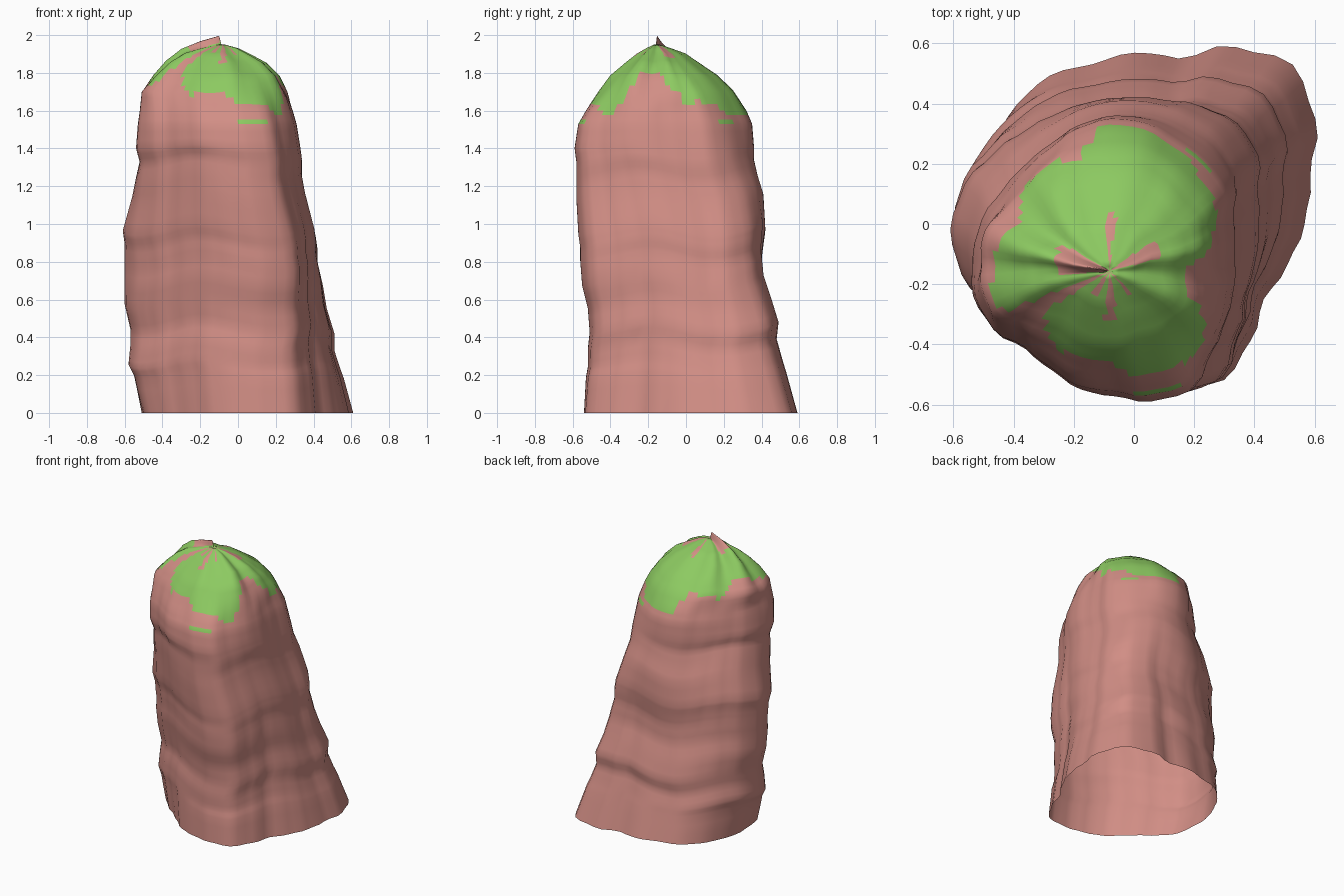
import bpy, bmesh, math
from math import sin, cos, pi, radians

cube = bpy.data.objects.get("Cube")
if cube:
    bpy.data.objects.remove(cube, do_unlink=True)


def make_material(name, colour):
    mat = bpy.data.materials.new(name)
    mat.use_nodes = True
    mat.diffuse_color = (*colour, 1)
    mat.node_tree.nodes["Principled BSDF"].inputs["Base Color"].default_value = (*colour, 1)
    return mat


def around(values, angle):
    """Smoothly read a list of evenly spaced values round a circle."""
    pos = (angle / (2 * pi)) % 1 * len(values)
    i = int(pos) % len(values)
    f = (1 - cos(pi * (pos - int(pos)))) / 2
    return (values[i] * (1 - f) + values[(i + 1) % len(values)] * f) / 100


def fit(values, low, high):
    """Stretch values so that they span low to high."""
    a, b = min(values), max(values)
    return [low + (v - a) / (b - a) * (high - low) for v in values]


def angle_gap(a, b):
    return abs((a - b + pi) % (2 * pi) - pi)


# Plan outlines in hundredths, counter-clockwise from +x
FOOT = [57, 61, 70, 75, 68, 57, 57, 55, 57, 56, 54, 53,
        51, 51, 47, 44, 45, 49, 52, 56, 60, 55, 50, 53]
WAIST = [41, 42, 47, 48, 45, 41, 40, 41, 43, 46, 51, 57,
         60, 57, 51, 47, 47, 49, 52, 56, 57, 48, 42, 41]
SHOULDER = [38, 39, 44, 44, 44, 46, 46, 44, 41, 40, 40, 42,
            43, 46, 45, 40, 40, 42, 42, 45, 47, 43, 42, 40]
# How far the grass reaches from the peak
GRASS = [25, 35, 41, 43, 48, 51, 52, 39, 40, 40, 34, 38,
         39, 41, 24, 29, 31, 30, 31, 35, 38, 40, 37, 26]
# Bare wedges in the grass: direction, half width, reach
BARE = [(90, 5, .2), (24, 11, .18), (168, 17, .18), (206, 5, .4),
        (235, 8, .1), (270, 7, .16), (310, 5, .1)]
# Heights and extents: z, left x, right x, front y, back y
LEVELS = [
    (0, -.51, .61, -.54, .59), (.2, -.55, .56, -.53, .53),
    (.26, -.58, .54, -.52, .51), (.36, -.57, .51, -.52, .48),
    (.45, -.57, .51, -.51, .49), (.58, -.6, .47, -.52, .45),
    (.7, -.6, .45, -.55, .41), (.83, -.6, .42, -.56, .4),
    (.9, -.6, .42, -.56, .41), (.97, -.61, .41, -.57, .42),
    (1.15, -.56, .36, -.58, .41), (1.25, -.54, .34, -.58, .38),
    (1.34, -.52, .34, -.58, .36), (1.41, -.54, .33, -.59, .36),
    (1.53, -.53, .31, -.57, .35), (1.6, -.52, .29, -.53, .32),
    (1.7, -.51, .26, -.46, .25), (1.78, -.45, .22, -.4, .17),
    (1.85, -.38, .15, -.32, .07), (1.9, -.3, .06, -.26, 0),
    (1.93, -.2, 0, -.21, -.08), (1.95, -.1, -.07, -.17, -.14)]
PEAK = (-.08, -.155)
SIDES, STEPS = 72, 3
ANGLES = [2 * pi * i / SIDES for i in range(SIDES)]


def ring_points(z, x0, x1, y0, y1):
    below, above = (FOOT, WAIST) if z < .8 else (WAIST, SHOULDER)
    t = z / .8 if z < .8 else min(z / .8 - 1, 1)
    cap = max(0, (z - 1.6) / .35)
    body = min(z * 3, 1) * max(0, min((1.5 - z) * 4, 1))
    xs, ys, zs = [], [], []
    for a in ANGLES:
        r = around(below, a) * (1 - t) + around(above, a) * t
        # Gathered folds on the cap
        r *= 1 + .1 * cap * sin(7 * a)
        xs.append(r * cos(a))
        ys.append(r * sin(a))
        lift = .036 * cap * (1 - cap) * sin(9 * a + 1)
        # Raised flap on the left side of the peak
        flap = max(0, 1 - angle_gap(a, radians(172)) / radians(28))
        # Weathered ledges sag at the corners
        sag = .03 * body * cos(4 * a - 1.39)
        zs.append(z - sag + lift + .05 * flap * cap ** 4)
    return list(zip(fit(xs, x0, x1), fit(ys, y0, y1), zs))


def is_grass(c):
    dx, dy = c.x - PEAK[0], c.y - PEAK[1]
    r, a = math.hypot(dx, dy), math.atan2(dy, dx)
    # Two tufts on the ledge below the cap
    if 1.53 < c.z < 1.555:
        return (0 < c.x < .16 and c.y < -.3) or (c.x > .1 and abs(c.y - .215) < .03)
    if c.z < 1.57 or r > around(GRASS, a):
        return False
    return not any(angle_gap(a, radians(d)) < radians(w) and r < reach
                   for d, w, reach in BARE)


# Rock pillar: lofted rings, open underneath
bm = bmesh.new()
rings = []
for low, high in zip(LEVELS, LEVELS[1:]):
    for s in range(STEPS):
        f = s / STEPS
        level = [p + (q - p) * f for p, q in zip(low, high)]
        rings.append([bm.verts.new(p) for p in ring_points(*level)])
rings.append([bm.verts.new(p) for p in ring_points(*LEVELS[-1])])

for lower, upper in zip(rings, rings[1:]):
    for i in range(SIDES):
        j = (i + 1) % SIDES
        bm.faces.new((lower[i], lower[j], upper[j], upper[i]))

# Small pit where the folds meet
pit = bm.verts.new((*PEAK, 1.92))
for i in range(SIDES):
    bm.faces.new((rings[-1][i], rings[-1][(i + 1) % SIDES], pit))

for face in bm.faces:
    face.smooth = True
    face.material_index = int(is_grass(face.calc_center_median()))

mesh = bpy.data.meshes.new("rock_pillar")
bm.to_mesh(mesh)
bm.free()
mesh.materials.append(make_material("pink_rock", (.64, .27, .235)))
mesh.materials.append(make_material("grass_green", (.265, .59, .12)))
pillar = bpy.data.objects.new("rock_pillar", mesh)
bpy.context.collection.objects.link(pillar)
